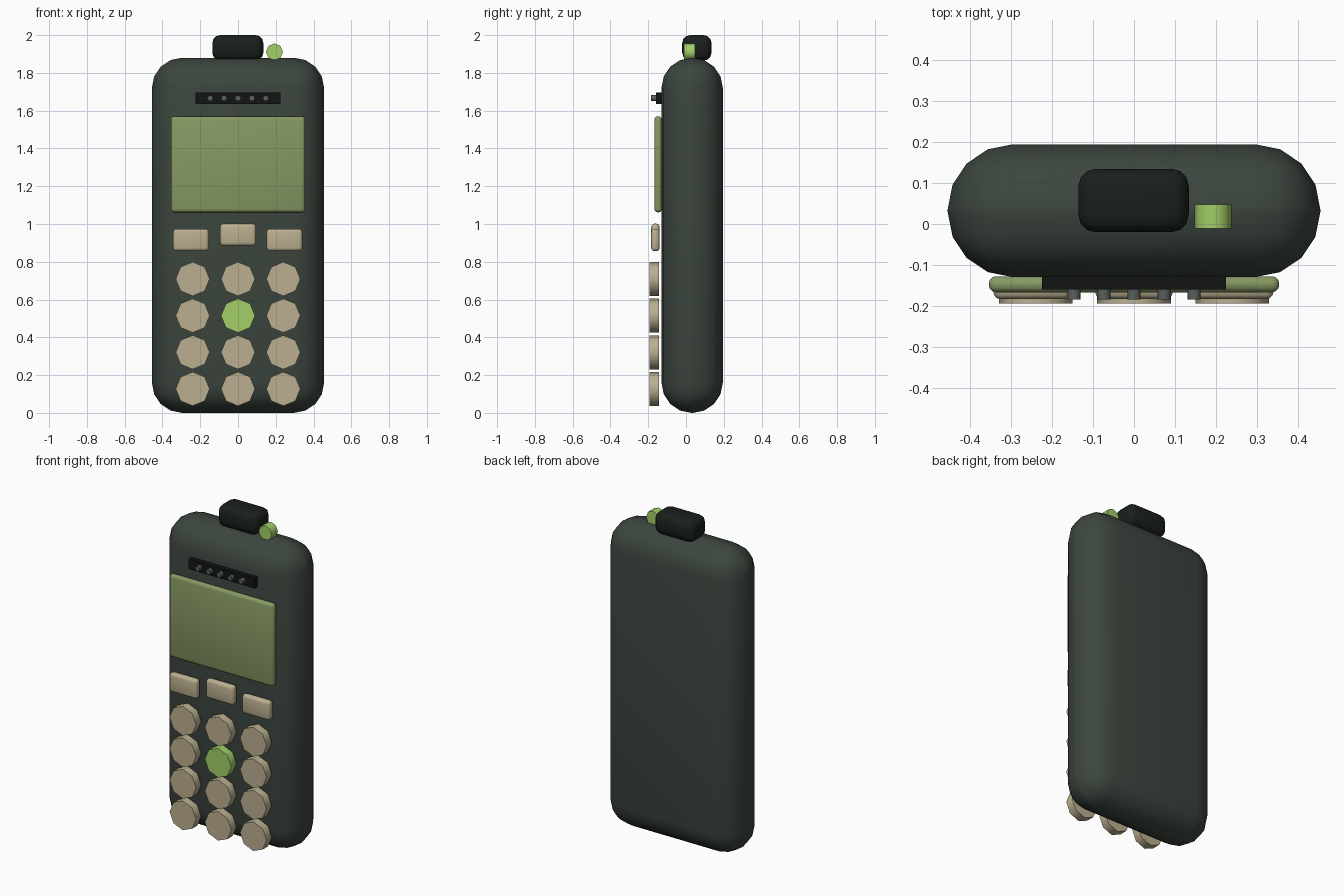
import bpy
import math

if "Cube" in bpy.data.objects:
    bpy.data.objects.remove(bpy.data.objects["Cube"])


def material(name, rgb):
    m = bpy.data.materials.new(name)
    m.diffuse_color = (*rgb, 1)
    m.use_nodes = True
    m.node_tree.nodes["Principled BSDF"].inputs["Base Color"].default_value = m.diffuse_color
    return m


CASE = material("case_green", (0.045, 0.060, 0.048))
DARK = material("rubber_dark", (0.010, 0.014, 0.012))
BLACK = material("slot_black", (0.006, 0.007, 0.007))
GREY = material("hole_grey", (0.10, 0.115, 0.11))
SCREEN = material("screen_green", (0.24, 0.32, 0.125))
KEY = material("key_tan", (0.50, 0.43, 0.28))
LIT = material("lit_green", (0.36, 0.62, 0.14))


def finish(ob, name, mat, angle):
    ob.name = name
    ob.data.materials.append(mat)
    bpy.ops.object.shade_smooth_by_angle(angle=math.radians(angle))
    return ob


def box(name, x, y, z, mat, bevel=0.0, segments=3):
    """Box from (min, max) ranges, with rounded edges."""
    ranges = (x, y, z)
    bpy.ops.mesh.primitive_cube_add(size=1, location=[(a + b) / 2 for a, b in ranges])
    ob = bpy.context.object
    ob.scale = [b - a for a, b in ranges]
    bpy.ops.object.transform_apply(location=False, rotation=False, scale=True)
    if bevel:
        mod = ob.modifiers.new("round_edges", "BEVEL")
        mod.width = bevel
        mod.segments = segments
        bpy.ops.object.modifier_apply(modifier=mod.name)
    return finish(ob, name, mat, 40)


def disc(name, x, y, z, radius, mat, sides=8):
    """Cylinder facing the front, y is a (min, max) range."""
    bpy.ops.mesh.primitive_cylinder_add(
        vertices=sides, radius=radius, depth=y[1] - y[0],
        location=(x, (y[0] + y[1]) / 2, z), rotation=(math.pi / 2, 0, 0))
    return finish(bpy.context.object, name, mat, 50)


# Case
box("case", (-0.456, 0.456), (-0.13, 0.195), (0.0, 1.88), CASE, 0.16, 4)

# Antenna stub and status light on top
box("antenna_stub", (-0.136, 0.134), (-0.02, 0.135), (1.865, 2.0), DARK, 0.042, 3)
disc("status_light", 0.193, (-0.011, 0.048), 1.911, 0.045, LIT)

# Earpiece slot with a row of holes
box("earpiece", (-0.225, 0.225), (-0.16, -0.127), (1.635, 1.697), BLACK)
for i in range(5):
    disc(f"earpiece_hole_{i}", (i - 2) * 0.0735, (-0.185, -0.16), 1.666, 0.016, GREY)

# Screen
box("screen", (-0.355, 0.355), (-0.167, -0.128), (1.062, 1.57), SCREEN, 0.017, 3)

# Soft keys, the middle one sits higher
for i, (x, z) in enumerate([(-0.249, 0.915), (0.0, 0.943), (0.246, 0.915)]):
    box(f"soft_key_{i}", (x - 0.095, x + 0.095), (-0.184, -0.140),
        (z - 0.059, z + 0.059), KEY, 0.018, 3)

# Number keys, one of them lit
for row in range(4):
    for col in range(3):
        lit = row == 1 and col == 1
        disc(f"number_key_{row}_{col}", (col - 1) * 0.24, (-0.194, -0.143),
             0.709 - row * 0.194, 0.09, LIT if lit else KEY)
